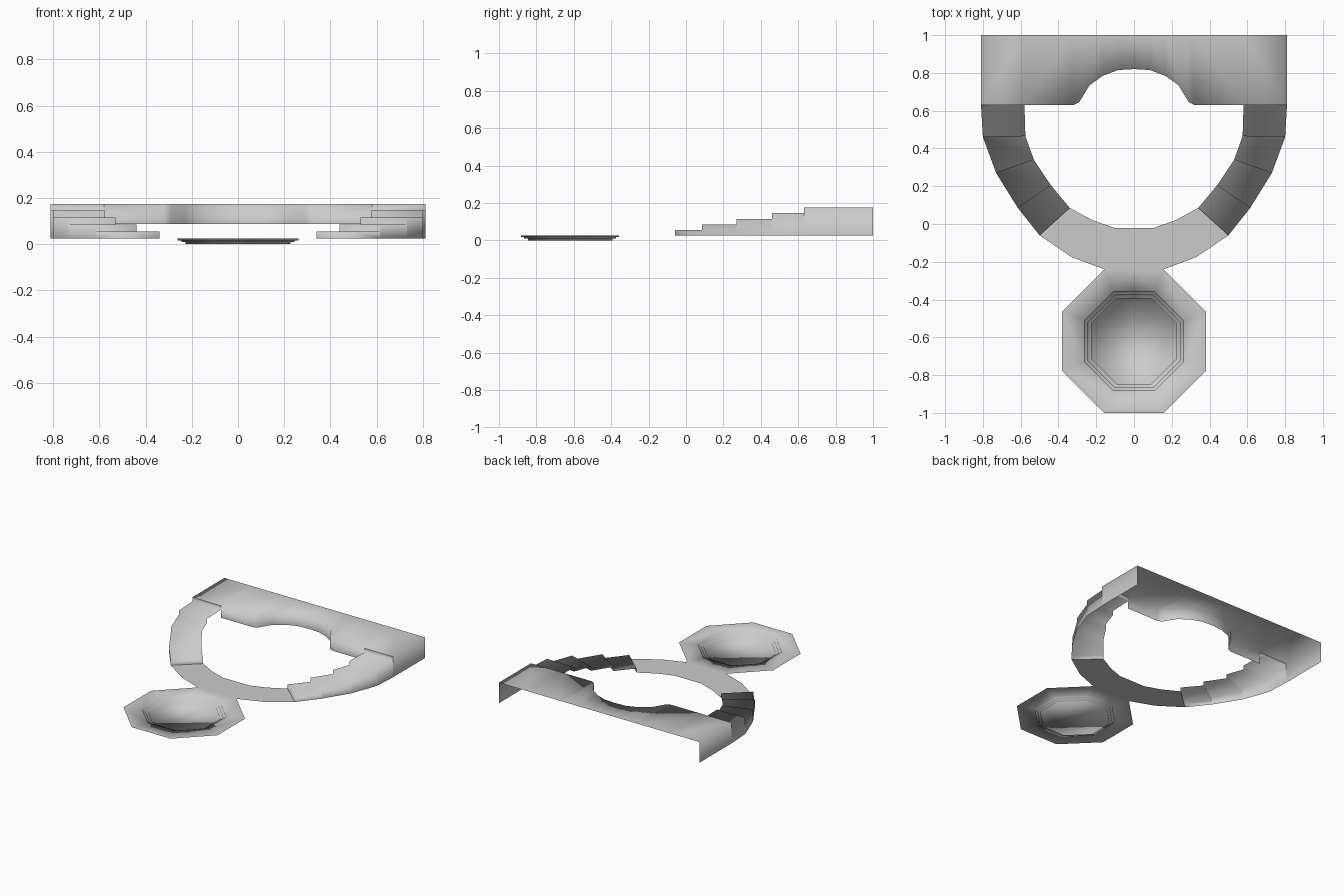
import bpy, bmesh

if "Cube" in bpy.data.objects:
    bpy.data.objects.remove(bpy.data.objects["Cube"])

BASE = 0.025   # level of the flat landing
TOP = 0.175    # level of the platform
STEP = 0.03


def at(points, z):
    return [(x, y, z) for x, y in points]


def strip(a, b):
    """Quads joining two equally long point rows."""
    return [[a[i], a[i + 1], b[i + 1], b[i]] for i in range(len(a) - 1)]


def make(name, faces):
    """Build the right half from faces, then mirror it across x."""
    bm = bmesh.new()
    for f in faces:
        bm.faces.new([bm.verts.new(p) for p in f])
    bmesh.ops.remove_doubles(bm, verts=bm.verts, dist=0.0005)
    bmesh.ops.recalc_face_normals(bm, faces=bm.faces)
    # shell normals should face up
    if sum(f.normal.z * f.calc_area() for f in bm.faces) < 0:
        bmesh.ops.reverse_faces(bm, faces=bm.faces)
    me = bpy.data.meshes.new(name)
    bm.to_mesh(me)
    bm.free()
    for p in me.polygons:
        p.use_smooth = True
    ob = bpy.data.objects.new(name, me)
    bpy.context.collection.objects.link(ob)
    mod = ob.modifiers.new("mirror", 'MIRROR')
    mod.use_clip = True
    return ob


# raised platform: top sheet with arched front, front lip and side wall
front = [(0.58, 0.63), (0.32, 0.63), (0.29, 0.645), (0.235, 0.735),
         (0.165, 0.785), (0.085, 0.815), (0, 0.82)]
edge = [(0.81, 0.63)] + front
back = [(x, 1.0) for x, y in edge]
faces = strip(at(edge, TOP), at(back, TOP))
faces += strip(at(front, TOP), at(front, 0.088))
side = [(0.81, 0.63), (0.81, 1.0)]
faces += strip(at(side, TOP), at(side, BASE))
make("platform", faces)

# curved stairs: treads, risers and outer wall
outer = [(0.50, -0.06), (0.615, 0.085), (0.73, 0.27), (0.80, 0.46), (0.81, 0.63)]
inner = [(0.34, 0.085), (0.44, 0.205), (0.53, 0.34), (0.575, 0.465), (0.58, 0.63)]
faces = []
for i in range(5):
    z0, z1 = BASE + i * STEP, BASE + (i + 1) * STEP
    nose = [inner[i], outer[i]]
    faces += strip(at(nose, z0), at(nose, z1))
    if i < 4:
        far = [inner[i + 1], outer[i + 1]]
        faces += strip(at(nose, z1), at(far, z1))
        wall = [outer[i], outer[i + 1]]
        faces += strip(at(wall, z1), at(wall, BASE))
make("curved_stairs", faces)

# flat landing between the two stairs
landing_in = [inner[0], (0.22, 0.02), (0.105, -0.02), (0, -0.02)]
landing_out = [outer[0], (0.33, -0.175), (0.157, -0.24), (0, -0.24)]
make("landing", strip(at(landing_in, BASE), at(landing_out, BASE)))


# octagonal stepped basin
def half_octagon(r, z):
    c, k = -0.62, r * 0.414
    return at([(0, c + r), (k, c + r), (r, c + k), (r, c - k), (k, c - r), (0, c - r)], z)


loops = [half_octagon(r, z) for r, z in
         [(0.38, BASE), (0.262, BASE), (0.262, 0.017), (0.245, 0.017),
          (0.245, 0.009), (0.226, 0.009), (0.226, 0.0)]]
faces = []
for a, b in zip(loops, loops[1:]):
    faces += strip(a, b)
faces.append(loops[-1])
make("octagonal_basin", faces)
